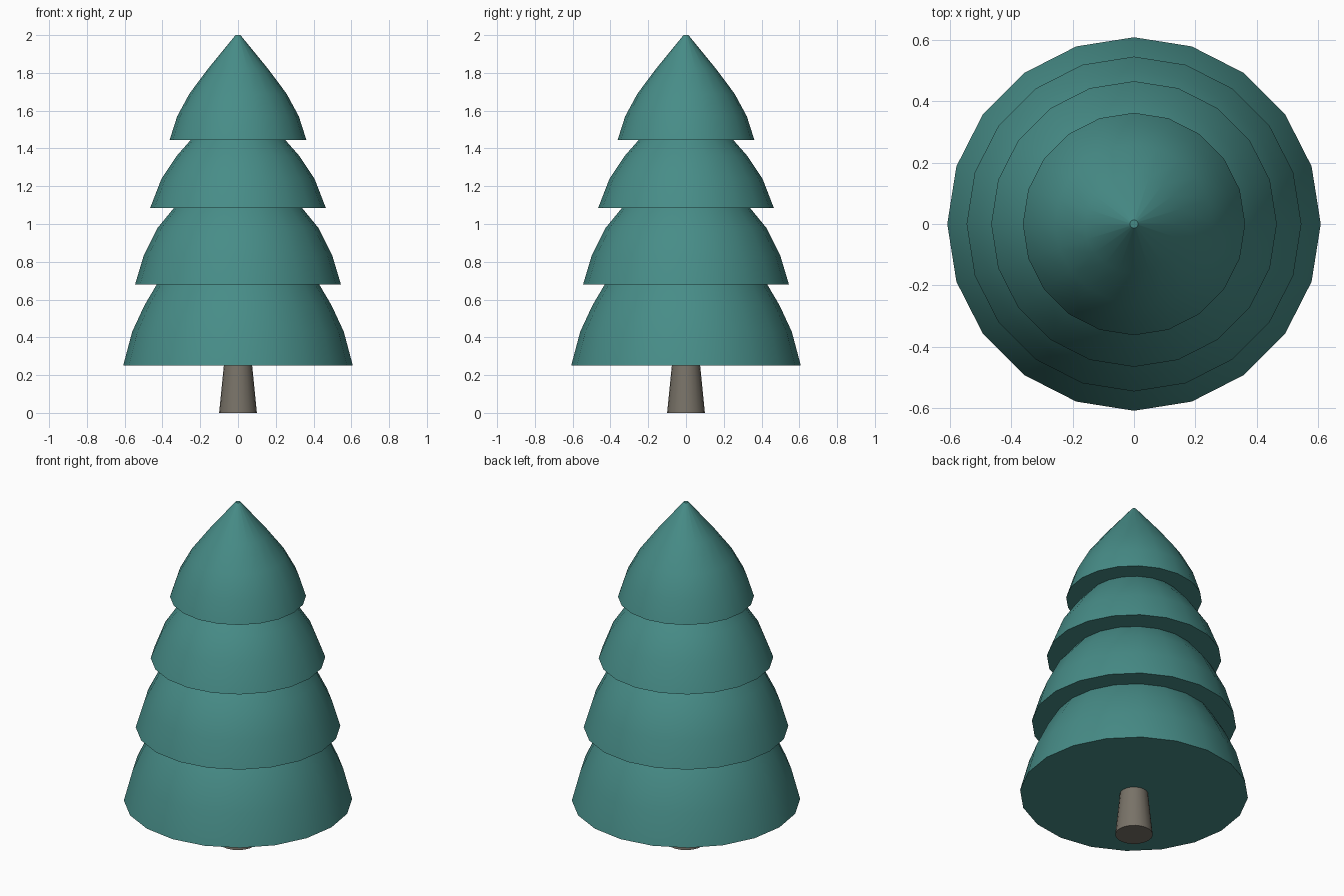
import bpy, bmesh
from math import cos, sin, tau, radians

SIDES = 20

cube = bpy.data.objects.get("Cube")
if cube:
    bpy.data.objects.remove(cube, do_unlink=True)


def make_material(name, rgb):
    mat = bpy.data.materials.new(name)
    mat.use_nodes = True
    mat.diffuse_color = (*rgb, 1)
    bsdf = next(n for n in mat.node_tree.nodes if n.type == "BSDF_PRINCIPLED")
    bsdf.inputs["Base Color"].default_value = (*rgb, 1)
    return mat


def lathe(name, profile, mat):
    """Closed round solid from (radius, height) pairs listed bottom to top."""
    bm = bmesh.new()
    rings = [[bm.verts.new((r * cos(tau * i / SIDES), r * sin(tau * i / SIDES), z))
              for i in range(SIDES)] for r, z in profile]
    for low, high in zip(rings, rings[1:]):
        for i in range(SIDES):
            j = (i + 1) % SIDES
            bm.faces.new((low[i], low[j], high[j], high[i]))
    bm.faces.new(rings[0][::-1])
    bm.faces.new(rings[-1])
    mesh = bpy.data.meshes.new(name)
    bm.to_mesh(mesh)
    bm.free()
    mesh.materials.append(mat)
    obj = bpy.data.objects.new(name, mesh)
    bpy.context.collection.objects.link(obj)
    bpy.ops.object.select_all(action="DESELECT")
    obj.select_set(True)
    bpy.context.view_layer.objects.active = obj
    bpy.ops.object.shade_smooth_by_angle(angle=radians(35))
    return obj


needles = make_material("teal needles", (0.063, 0.265, 0.245))
bark = make_material("grey brown bark", (0.19, 0.17, 0.138))

# Tapered trunk, running slightly into the lowest tier
lathe("trunk", [(0.1, 0), (0.073, 0.27)], bark)

# Bell-shaped tiers, each tucked into the one above
tiers = {
    "bottom_tier": [(0.608, 0.25), (0.56, 0.43), (0.495, 0.57), (0.43, 0.68), (0.34, 0.79)],
    "lower_middle_tier": [(0.545, 0.68), (0.5, 0.83), (0.425, 0.98), (0.335, 1.09), (0.25, 1.18)],
    "upper_middle_tier": [(0.465, 1.085), (0.405, 1.24), (0.325, 1.36), (0.25, 1.445), (0.17, 1.53)],
    "top_tier": [(0.362, 1.445), (0.322, 1.57), (0.257, 1.69), (0.16, 1.82), (0.013, 2)],
}
for name, profile in tiers.items():
    lathe(name, profile, needles)
